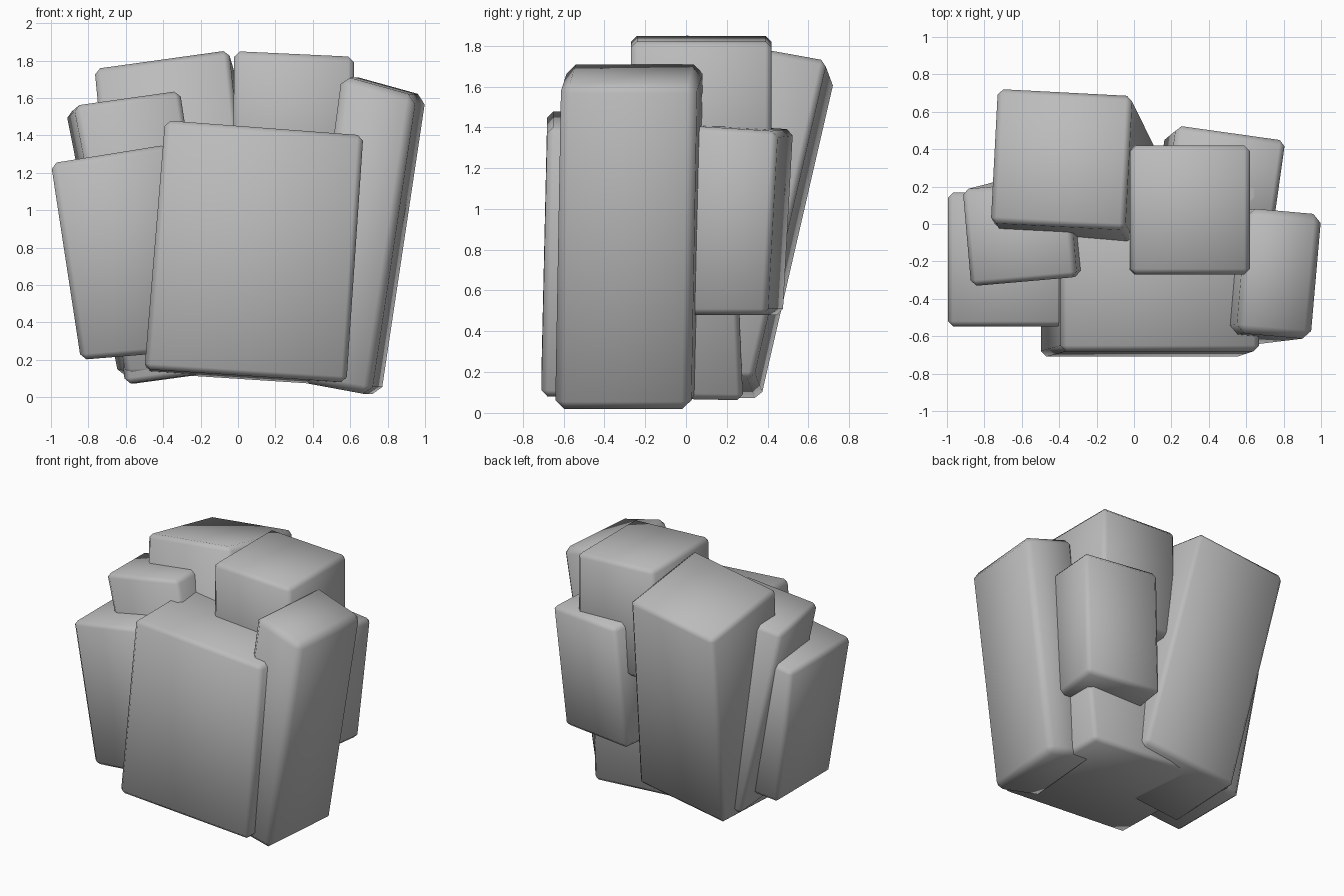
import bpy
import math
from mathutils import Matrix, Vector

default = bpy.data.objects.get("Cube")
if default:
    bpy.data.objects.remove(default)

# Single stone colour
stone = bpy.data.materials.new("stone_grey")
stone.use_nodes = True
colour = (0.5, 0.5, 0.5, 1)
stone.diffuse_color = colour
stone.node_tree.nodes["Principled BSDF"].inputs["Base Color"].default_value = colour


def ring(x_range, y_range, heights, yaw, back_drop):
    """Four corners of one end: heights are given at the low-x and high-x sides."""
    (x_low, x_high), (y_front, y_back) = x_range, y_range
    low, high = heights
    centre = Vector(((x_low + x_high) / 2, (y_front + y_back) / 2, 0))
    turn = Matrix.Rotation(math.radians(yaw), 3, "Z")
    corners = [
        Vector((x_low, y_front, low)),
        Vector((x_high, y_front, high)),
        Vector((x_high, y_back, high - back_drop)),
        Vector((x_low, y_back, low - back_drop)),
    ]
    return [turn @ (corner - centre) + centre for corner in corners]


def block(name, bottom_x, bottom_y, bottom_z, top_x, top_y, top_z,
          yaw=0, top_drop=0, bottom_drop=0, bevel=0.03):
    """Tapered, leaning stone block with chamfered edges."""
    verts = ring(bottom_x, bottom_y, bottom_z, yaw, bottom_drop)
    verts += ring(top_x, top_y, top_z, yaw, top_drop)
    sides = [(i, (i + 1) % 4, (i + 1) % 4 + 4, i + 4) for i in range(4)]
    faces = [(3, 2, 1, 0), (4, 5, 6, 7)] + sides
    mesh = bpy.data.meshes.new(name)
    mesh.from_pydata(verts, [], faces)
    mesh.materials.append(stone)
    obj = bpy.data.objects.new(name, mesh)
    bpy.context.collection.objects.link(obj)
    chamfer = obj.modifiers.new("chamfer", "BEVEL")
    chamfer.width = bevel
    chamfer.segments = 1
    chamfer.limit_method = "NONE"
    bpy.ops.object.select_all(action="DESELECT")
    obj.select_set(True)
    bpy.context.view_layer.objects.active = obj
    bpy.ops.object.modifier_apply(modifier=chamfer.name)
    bpy.ops.object.shade_smooth_by_angle(angle=math.radians(60))


# Broad central block whose flat face forms the front
block("front_block",
      bottom_x=(-0.5, 0.58), bottom_y=(-0.71, 0.28), bottom_z=(0.15, 0.08),
      top_x=(-0.39, 0.67), top_y=(-0.68, 0.22), top_z=(1.48, 1.4),
      bottom_drop=0.02)

# Tall block leaning outward on the +x side
block("left_tall_block",
      bottom_x=(0.36, 0.74), bottom_y=(-0.63, 0.04), bottom_z=(0.08, 0.01),
      top_x=(0.58, 0.98), top_y=(-0.6, 0.07), top_z=(1.72, 1.61),
      yaw=-5, bevel=0.045)

# Short block behind it, raised off the ground
block("back_left_block",
      bottom_x=(0.13, 0.71), bottom_y=(-0.02, 0.44), bottom_z=(0.48, 0.48),
      top_x=(0.19, 0.78), top_y=(0, 0.49), top_z=(1.42, 1.41),
      yaw=-8, top_drop=0.03)

# Tall block leaning backward
block("back_tall_block",
      bottom_x=(-0.59, 0.15), bottom_y=(-0.28, 0.35), bottom_z=(0.07, 0.17),
      top_x=(-0.75, -0.03), top_y=(-0.01, 0.71), top_z=(1.76, 1.86),
      yaw=-3, top_drop=0.13)

# Squarish block on top
block("top_block",
      bottom_x=(-0.03, 0.62), bottom_y=(-0.27, 0.42), bottom_z=(1, 1),
      top_x=(-0.02, 0.62), top_y=(-0.27, 0.42), top_z=(1.85, 1.82))

# Narrow block on the -x side, between the back and the outer blocks
block("right_inner_block",
      bottom_x=(-0.62, -0.1), bottom_y=(-0.25, 0.28), bottom_z=(0.12, 0.14),
      top_x=(-0.9, -0.33), top_y=(-0.31, 0.21), top_z=(1.56, 1.64),
      yaw=5, top_drop=0.04)

# Outer block leaning outward on the -x side
block("right_outer_block",
      bottom_x=(-0.84, -0.35), bottom_y=(-0.52, 0.11), bottom_z=(0.2, 0.24),
      top_x=(-1, -0.38), top_y=(-0.55, 0.17), top_z=(1.25, 1.35))
